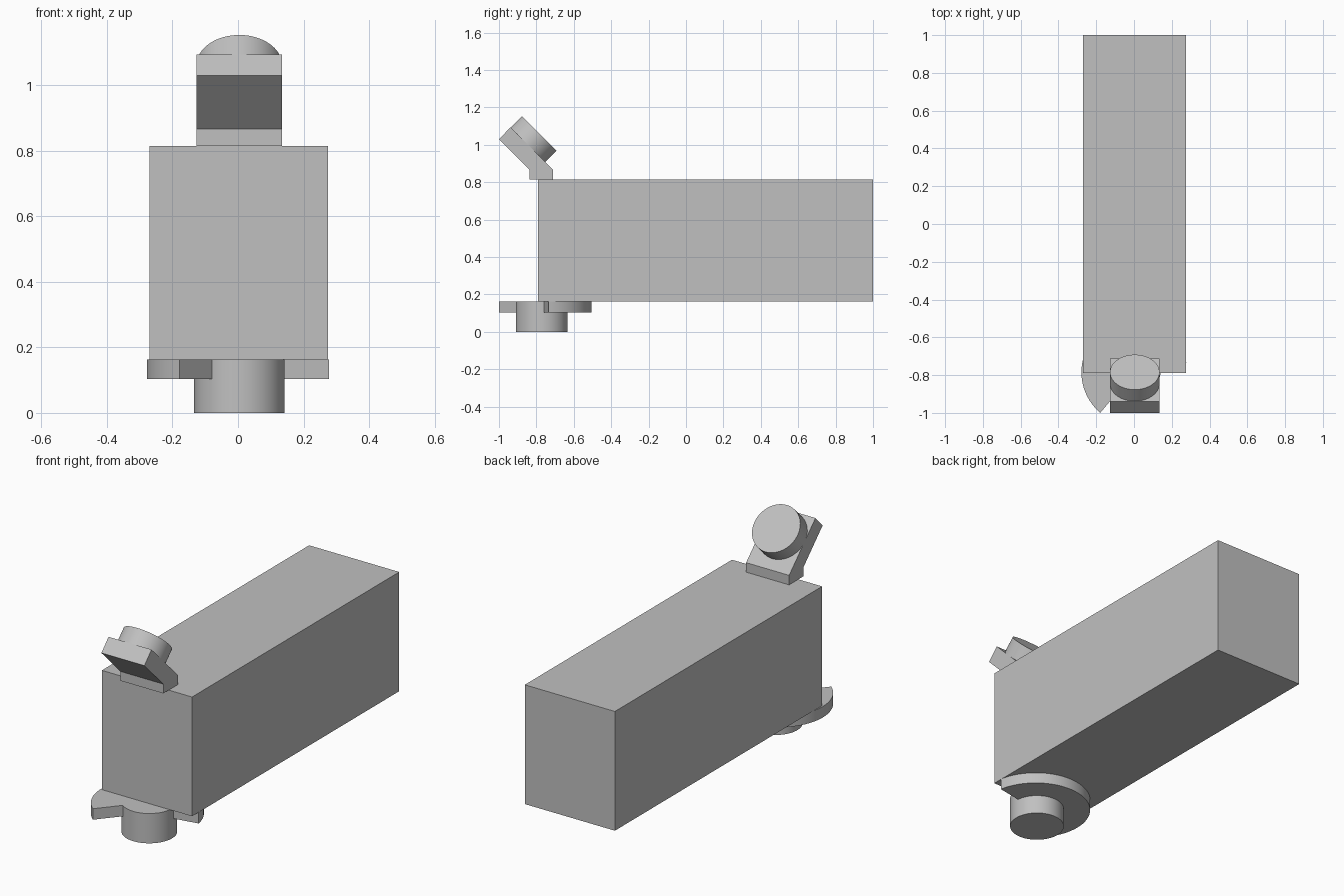
import bpy, bmesh
from math import radians, cos, sin, pi
from mathutils import Matrix, Vector

cube = bpy.data.objects.get("Cube")
if cube:
    bpy.data.objects.remove(cube, do_unlink=True)

grey = bpy.data.materials.new("plain_grey")
grey.use_nodes = True
colour = (0.53, 0.53, 0.53, 1)
grey.diffuse_color = colour
grey.node_tree.nodes["Principled BSDF"].inputs["Base Color"].default_value = colour


def extrude(name, outline, offset, smooth=False):
    """Solid made by pushing a flat outline along an offset."""
    bm = bmesh.new()
    face = bm.faces.new([bm.verts.new(p) for p in outline])
    moved = bmesh.ops.extrude_face_region(bm, geom=[face])["geom"]
    bmesh.ops.translate(bm, vec=Vector(offset),
                        verts=[v for v in moved if isinstance(v, bmesh.types.BMVert)])
    bmesh.ops.recalc_face_normals(bm, faces=bm.faces[:])
    mesh = bpy.data.meshes.new(name)
    bm.to_mesh(mesh)
    bm.free()
    mesh.materials.append(grey)
    obj = bpy.data.objects.new(name, mesh)
    bpy.context.collection.objects.link(obj)
    if smooth:
        bpy.ops.object.select_all(action="DESELECT")
        obj.select_set(True)
        bpy.context.view_layer.objects.active = obj
        bpy.ops.object.shade_smooth_by_angle(angle=radians(30))
    return obj


def arc(radius, start, end, steps):
    return [Vector((radius * cos(a), radius * sin(a), 0))
            for a in (start + (end - start) * i / steps for i in range(steps + 1))]


BASE, TOP, MID = 0.163, 0.815, 0.004

# Long rectangular body
extrude("body", [(-0.27, -0.79, BASE), (0.275, -0.79, BASE),
                 (0.275, 1, BASE), (-0.27, 1, BASE)], (0, 0, TOP - BASE))

# Round boss under the front end
centre = Vector((MID, -0.772, 0))
extrude("lower_boss", [p + centre for p in arc(0.138, 0, 2 * pi, 64)[:-1]],
        (0, 0, BASE), True)

# Partial disc around the boss
hub = Vector((0.0015, -0.785, 0.103))
extrude("partial_flange", [hub] + [p + hub for p in arc(0.28, radians(10.3), radians(230), 48)],
        (0, 0, BASE - 0.103), True)

# Leaning bracket on top: side profile pushed across the width
profile = [(-0.837, TOP), (-0.711, TOP), (-0.711, 0.867),
           (-0.9385, 1.0935), (-1.0, 1.029), (-0.837, 0.866)]
extrude("tilted_bracket", [(MID - 0.13, y, z) for y, z in profile], (0.26, 0, 0))

# Round button square to the sloping face
tilt = Matrix.Translation((MID, -0.845, 1.0)) @ Matrix.Rotation(radians(-45), 4, "X")
axis = Vector((0, sin(pi / 4), cos(pi / 4)))
extrude("upper_button", [tilt @ p for p in arc(0.131, 0, 2 * pi, 64)[:-1]],
        axis * 0.086, True)
